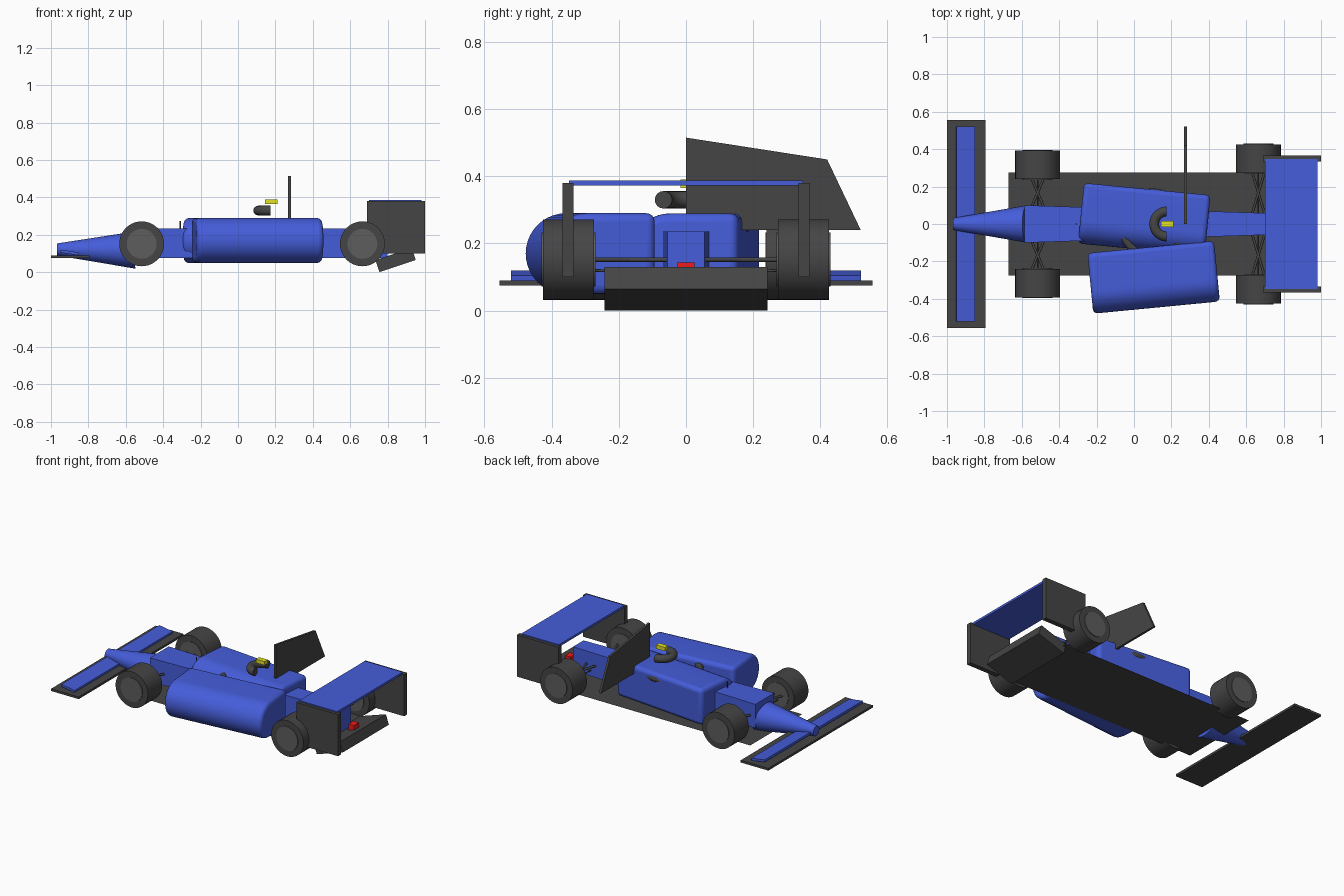
import bpy, bmesh
from math import radians, sin, cos, pi
from mathutils import Vector

if "Cube" in bpy.data.objects:
    bpy.data.objects.remove(bpy.data.objects["Cube"])


def material(name, color):
    m = bpy.data.materials.new(name)
    m.diffuse_color = (*color, 1)
    m.use_nodes = True
    m.node_tree.nodes["Principled BSDF"].inputs["Base Color"].default_value = m.diffuse_color
    return m


BLUE = material("blue_paint", (0.06, 0.11, 0.70))
DARK = material("carbon", (0.06, 0.06, 0.06))
RIM = material("rim_grey", (0.11, 0.11, 0.11))
RED = material("red_light", (0.9, 0.01, 0.01))
YELLOW = material("yellow", (0.75, 0.75, 0.02))


def add(name, bm, mat, smooth=False):
    bmesh.ops.recalc_face_normals(bm, faces=bm.faces[:])
    me = bpy.data.meshes.new(name)
    bm.to_mesh(me)
    bm.free()
    ob = bpy.data.objects.new(name, me)
    bpy.context.collection.objects.link(ob)
    me.materials.append(mat)
    if smooth:
        bpy.ops.object.select_all(action='DESELECT')
        ob.select_set(True)
        bpy.context.view_layer.objects.active = ob
        bpy.ops.object.shade_smooth_by_angle(angle=radians(35))
    return ob


def loft(name, rings, mat, smooth=False, caps=True):
    bm = bmesh.new()
    vs = [[bm.verts.new(p) for p in r] for r in rings]
    n = len(vs[0])
    for a, b in zip(vs, vs[1:]):
        for i in range(n):
            j = (i + 1) % n
            bm.faces.new((a[i], a[j], b[j], b[i]))
    if caps:
        bm.faces.new(vs[0])
        bm.faces.new(vs[-1])
    return add(name, bm, mat, smooth)


def box(name, x, y, z, mat, tilt=0):
    bm = bmesh.new()
    bmesh.ops.create_cube(bm, size=1)
    bmesh.ops.scale(bm, vec=(x[1] - x[0], y[1] - y[0], z[1] - z[0]), verts=bm.verts[:])
    ob = add(name, bm, mat)
    ob.location = (sum(x) / 2, sum(y) / 2, sum(z) / 2)
    ob.rotation_euler.y = tilt
    return ob


def rod(name, a, b, r, mat, n=12, bevel=0):
    a, b = Vector(a), Vector(b)
    bm = bmesh.new()
    bmesh.ops.create_cone(bm, cap_ends=True, segments=n, radius1=r, radius2=r, depth=(b - a).length)
    ob = add(name, bm, mat, True)
    ob.location = (a + b) / 2
    ob.rotation_euler = (b - a).to_track_quat('Z', 'Y').to_euler()
    if bevel:
        m = ob.modifiers.new("bevel", 'BEVEL')
        m.width, m.segments = bevel, 2
    return ob


def arc_tube(name, center, R, r, a0, a1, mat, steps=24, n=16):
    cx, cy, cz = center
    rings = []
    for k in range(steps + 1):
        a = a0 + (a1 - a0) * k / steps
        rings.append([(cx + (R + r * cos(t)) * cos(a), cy + (R + r * cos(t)) * sin(a), cz + r * sin(t))
                      for t in (2 * pi * i / n for i in range(n))])
    return loft(name, rings, mat, True, caps=abs(a1 - a0) < 6.2)


# front wing
box("front_wing", (-1, -0.795), (-0.555, 0.555), (0.075, 0.09), DARK)
box("front_flap", (-0.95, -0.85), (-0.52, 0.52), (0.098, 0.113), BLUE, 0.15)

# nose: tapered round section with a leaning rear end
angles = [2 * pi * i / 32 for i in range(32)]
loft("nose", [[(-0.968, 0.032 * cos(a), 0.122 + 0.032 * sin(a)) for a in angles],
              [(-0.572 - 0.025 * sin(a), 0.1 * cos(a), 0.115 + 0.096 * sin(a)) for a in angles]],
     BLUE, True)

# central tub narrowing to the rear
loft("main_body", [[(x, s * w, z) for s, z in ((-1, 0.075), (1, 0.075), (1, 0.235), (-1, 0.235))]
                   for x, w in ((-0.585, 0.1), (0.8, 0.055))], BLUE)

# thin floor sheet
bm = bmesh.new()
bm.faces.new([bm.verts.new(p) for p in ((-0.67, -0.275, 0.049), (0.76, -0.275, 0.049),
                                        (0.76, 0.275, 0.049), (-0.67, 0.275, 0.049))])
add("floor", bm, DARK)

# side pods: flat on one side, half round on the other
profile = [(0.1625, -0.12), (0.1625, 0.12)] + [
    (-0.0425 + 0.12 * cos(a), 0.12 * sin(a)) for a in (pi / 2 + pi * i / 20 for i in range(21))]
for name, loc, turn in (("right_side_pod", (0.105, -0.285, 0.17), 5.5),
                        ("left_side_pod", (0.055, 0.025, 0.1695), -5.5)):
    pod = loft(name, [[(x, y, z) for y, z in profile] for x in (-0.34, 0.34)], BLUE)
    pod.location = loc
    pod.rotation_euler.z = radians(turn)
    m = pod.modifiers.new("bevel", 'BEVEL')
    m.width, m.segments, m.limit_method, m.angle_limit = 0.025, 4, 'ANGLE', radians(40)
    bpy.ops.object.select_all(action='DESELECT')
    pod.select_set(True)
    bpy.context.view_layer.objects.active = pod
    bpy.ops.object.shade_smooth_by_angle(angle=radians(35))

# cockpit ring, head guard, camera, small front aerial
arc_tube("cockpit_ring", (0.1, 0, 0.25), 0.17, 0.02, 0, 2 * pi, DARK, 40)
arc_tube("head_guard", (0.175, 0, 0.33), 0.067, 0.026, pi / 2, 3 * pi / 2, DARK)
box("roof_camera", (0.145, 0.21), (-0.017, 0.017), (0.365, 0.39), YELLOW)
rod("aerial", (-0.308, 0, 0.22), (-0.308, 0, 0.275), 0.004, DARK, 8)

# crosswise fin
fin = ((0, 0.24), (0.52, 0.24), (0.42, 0.45), (0, 0.515))
loft("fin", [[(x, y, z) for y, z in fin] for x in (0.268, 0.283)], DARK)

# wheels and suspension
for end, wx, y0, y1, hub in (("front", -0.515, 0.24, 0.392, 0.085), ("rear", 0.665, 0.273, 0.426, 0.05)):
    for side, s in (("left", 1), ("right", -1)):
        tag = end + "_" + side
        rod(tag + "_tyre", (wx, s * y0, 0.152), (wx, s * y1, 0.152), 0.12, DARK, 40)
        rod(tag + "_rim", (wx, s * (y0 - 0.004), 0.152), (wx, s * (y1 + 0.004), 0.152), 0.08, RIM, 32)
        for k, d in enumerate((-0.035, 0.035)):
            rod(f"{tag}_arm_{k}", (wx - d, s * hub, 0.152), (wx + d, s * (y0 + 0.01), 0.152), 0.007, DARK)
        rod(tag + "_push_rod", (wx, s * hub, 0.115), (wx, s * (y0 + 0.01), 0.12), 0.004, DARK)

# rear wing
box("rear_wing", (0.7, 0.98), (-0.348, 0.348), (0.372, 0.387), BLUE)
for side, s in (("left", 1), ("right", -1)):
    box(side + "_end_plate", (0.69, 1.0), sorted((s * 0.335, s * 0.367)), (0.1, 0.38), DARK)

# diffuser and rear light
box("diffuser", (0.74, 0.945), (-0.243, 0.243), (0.0313, 0.0993), DARK, -0.32)
box("rear_light", (0.84, 0.88), (-0.026, 0.026), (0.105, 0.144), RED)
